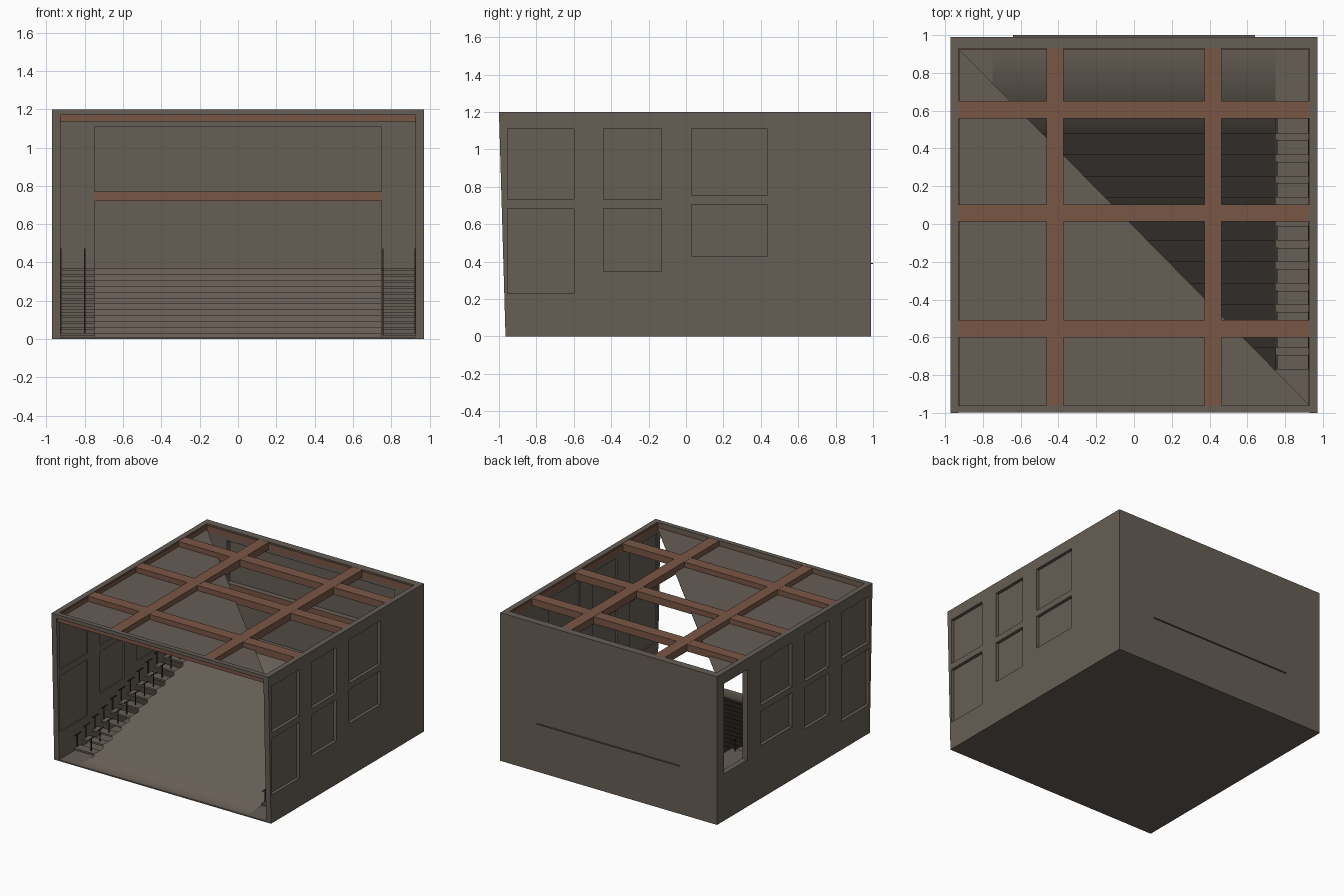
import bpy, bmesh

if "Cube" in bpy.data.objects:
    bpy.data.objects.remove(bpy.data.objects["Cube"])

def mat(name, c):
    m = bpy.data.materials.new(name)
    m.diffuse_color = (*c, 1)
    m.use_nodes = True
    m.node_tree.nodes["Principled BSDF"].inputs["Base Color"].default_value = m.diffuse_color
    return m

STONE = mat("grey_brown_plaster", (0.135, 0.112, 0.092))
WOOD = mat("red_brown_wood", (0.19, 0.092, 0.06))
METAL = mat("dark_metal", (0.03, 0.027, 0.024))

def finish(name, bm, m):
    bmesh.ops.recalc_face_normals(bm, faces=bm.faces)
    me = bpy.data.meshes.new(name)
    bm.to_mesh(me)
    bm.free()
    ob = bpy.data.objects.new(name, me)
    me.materials.append(m)
    bpy.context.collection.objects.link(ob)
    return ob

def add_box(bm, x0, x1, y0, y1, z0, z1):
    vs = bmesh.ops.create_cube(bm, size=1)["verts"]
    for v in vs:
        v.co = ((x0 + x1) / 2 + v.co.x * (x1 - x0),
                (y0 + y1) / 2 + v.co.y * (y1 - y0),
                (z0 + z1) / 2 + v.co.z * (z1 - z0))

def boxes(name, m, items):
    bm = bmesh.new()
    for b in items:
        add_box(bm, *b)
    return finish(name, bm, m)

def pierced_sheet(name, m, a_rng, z_rng, holes, place, thick):
    """Sheet with rectangular openings, thickened about its plane."""
    a = sorted({*a_rng, *(h[0] for h in holes), *(h[1] for h in holes)})
    z = sorted({*z_rng, *(h[2] for h in holes), *(h[3] for h in holes)})
    bm = bmesh.new()
    for i in range(len(a) - 1):
        for j in range(len(z) - 1):
            ca, cz = (a[i] + a[i + 1]) / 2, (z[j] + z[j + 1]) / 2
            if any(h[0] < ca < h[1] and h[2] < cz < h[3] for h in holes):
                continue
            bm.faces.new([bm.verts.new(place(p, q)) for p, q in
                          ((a[i], z[j]), (a[i + 1], z[j]), (a[i + 1], z[j + 1]), (a[i], z[j + 1]))])
    bmesh.ops.remove_doubles(bm, verts=bm.verts, dist=1e-5)
    ob = finish(name, bm, m)
    s = ob.modifiers.new("thickness", "SOLIDIFY")
    s.thickness, s.offset = thick, 0
    return ob

# Side walls with six blind windows; the left one also has a doorway
windows = []
for y0, y1, low, mid in ((-0.955, -0.6, 0.23, 0.685), (-0.44, -0.13, 0.35, 0.685), (0.03, 0.435, 0.43, 0.705)):
    windows += [(y0, y1, low, mid), (y0, y1, mid + 0.05, 1.11)]
door = (0.6, 0.9, 0.38, 1.11)
for side, label in ((-1, "left"), (1, "right")):
    def place(y, z, side=side):
        lean = 0.035 * (1 - z / 1.2) if y < -0.99 else 0
        return (side * 0.95, y + lean, z)
    pierced_sheet(label + "_wall", STONE, (-1, 0.99), (0, 1.2),
                  windows + ([door] if side < 0 else []), place, 0.044)
    boxes(label + "_window_panels", STONE,
          [(side * 0.942 - 0.004, side * 0.942 + 0.004, *w) for w in windows])

# Back wall with two wide niches, rail between them and outer slot
pierced_sheet("back_wall", STONE, (-0.93, 0.93), (0, 1.2),
              [(-0.75, 0.75, 0.37, 0.72), (-0.75, 0.75, 0.77, 1.11)],
              lambda x, z: (x, 0.95, z), 0.04)
boxes("back_panel", STONE, [(-0.93, 0.93, 0.97, 0.99, 0, 1.2)])
boxes("back_rail", WOOD, [(-0.75, 0.75, 0.924, 0.93, 0.72, 0.77)])
boxes("back_ledge", STONE, [(-0.64, 0.64, 0.99, 1.0, 0.387, 0.393)])

# Floor
boxes("floor", STONE, [(-0.96, 0.96, -0.965, 0.98, 0, 0.01)])

# Tiered seating rising to the landing: one stepped profile
N, Y0, Y1, TOP = 12, -0.77, 0.48, 0.37
run, rise = (Y1 - Y0) / (N - 1), TOP / N
prof = [(-0.965, 0.011)]
for i in range(N):
    prof += [(Y0 + i * run, i * rise + 0.011 * (i == 0)), (Y0 + i * run, (i + 1) * rise)]
prof.append((0.94, TOP))
bm = bmesh.new()
rows = [[bm.verts.new((x, y, z)) for y, z in prof] for x in (-0.75, 0.75)]
for i in range(len(prof) - 1):
    bm.faces.new((rows[0][i], rows[1][i], rows[1][i + 1], rows[0][i + 1]))
for f in bm.faces:
    f.smooth = True
finish("seating_tiers", bm, STONE)
boxes("landing_ends", STONE, [(s * 0.84 - 0.09, s * 0.84 + 0.09, Y1, 0.94, TOP - 0.012, TOP)
                              for s in (-1, 1)])

# Side stairs: floating treads, posts and short hand rails
for label, x0, x1, rails in (("left", -0.935, -0.75, (-0.925, -0.80)),
                             ("right", 0.76, 0.935, (0.757, 0.925))):
    treads, metal = [], []
    for i in range(N):
        y, z = Y0 + i * run, (i + 1) * rise
        treads.append((x0, x1, y, y + 0.075, z - 0.014, z))
        for r in rails:
            metal.append((r - 0.003, r + 0.003, y + 0.03, y + 0.036, z - 0.01, z + 0.1))
            metal.append((r - 0.003, r + 0.003, y, y + 0.08, z + 0.096, z + 0.102))
    boxes(label + "_stair_treads", STONE, treads)
    boxes(label + "_stair_rails", METAL, metal)

# Open roof grid of crossing beams with a thin rim
beams = [(s * 0.418 - 0.046, s * 0.418 + 0.046, -0.97, 0.94, 1.14, 1.199) for s in (-1, 1)]
beams += [(-0.94, 0.94, y - 0.046, y + 0.046, 1.141, 1.198) for y in (-0.555, 0.058, 0.605)]
boxes("roof_beams", WOOD, beams)
boxes("roof_rim", WOOD, [(s * 0.926 - 0.003, s * 0.926 + 0.003, -0.96, 0.93, 1.14, 1.19) for s in (-1, 1)]
      + [(-0.925, 0.925, 0.923, 0.929, 1.14, 1.19)])
boxes("front_lintel", STONE, [(-0.93, 0.93, -0.998, -0.96, 1.17, 1.2)])
boxes("front_lintel_edge", WOOD, [(-0.93, 0.93, -0.985, -0.96, 1.135, 1.17)])

# Triangular ceiling sheet over the front left half
bm = bmesh.new()
bm.faces.new([bm.verts.new(p) for p in ((-0.93, 0.93, 1.155), (-0.93, -0.96, 1.155), (0.93, -0.96, 1.155))])
ceiling = finish("ceiling_sheet", bm, STONE)
s = ceiling.modifiers.new("thickness", "SOLIDIFY")
s.thickness, s.offset = 0.004, 0
